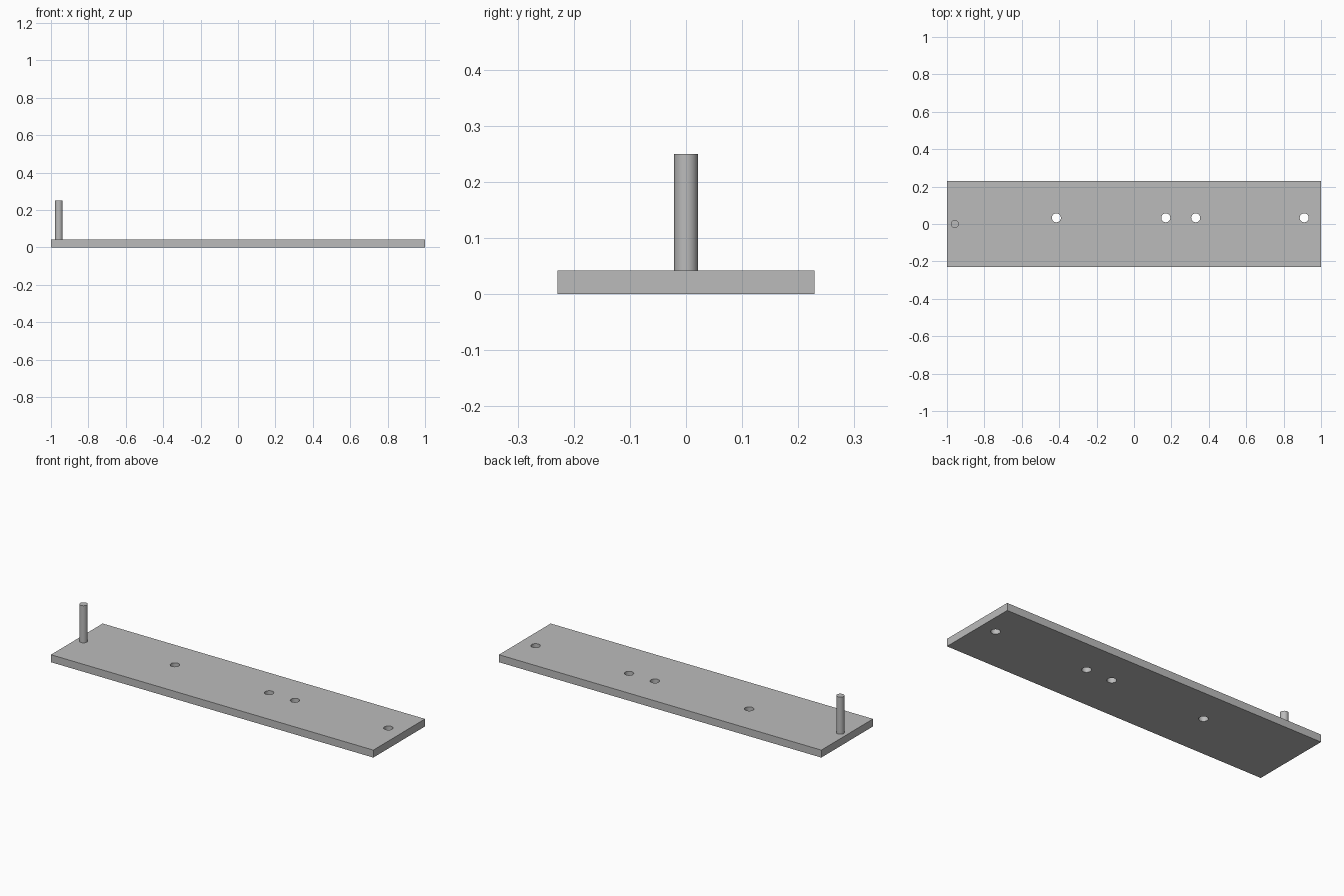
import bpy
import math

cube = bpy.data.objects.get("Cube")
if cube:
    bpy.data.objects.remove(cube, do_unlink=True)

THICK = 0.042
HOLE_XS = (-0.415, 0.17, 0.33, 0.91)

grey = bpy.data.materials.new("plain grey")
grey.use_nodes = True
colour = (0.5, 0.5, 0.5, 1)
grey.diffuse_color = colour
grey.node_tree.nodes["Principled BSDF"].inputs["Base Color"].default_value = colour


def cylinder(name, x, y, z0, z1, radius):
    bpy.ops.mesh.primitive_cylinder_add(
        vertices=48, radius=radius, depth=z1 - z0, location=(x, y, (z0 + z1) / 2))
    obj = bpy.context.object
    obj.name = name
    obj.data.materials.append(grey)
    return obj


# Flat base plate
bpy.ops.mesh.primitive_cube_add(size=1, location=(0, 0, THICK / 2))
plate = bpy.context.object
plate.name = "base_plate"
plate.scale = (2, 0.458, THICK)
bpy.ops.object.transform_apply(location=False, rotation=False, scale=True)
plate.data.materials.append(grey)

# Row of drilled through holes
for i, x in enumerate(HOLE_XS):
    cutter = cylinder(f"hole_cutter_{i + 1}", x, 0.033, -0.05, 0.1, 0.024)
    cutter.hide_render = True
    cut = plate.modifiers.new(f"hole_{i + 1}", "BOOLEAN")
    cut.operation = "DIFFERENCE"
    cut.solver = "EXACT"
    cut.object = cutter
    bpy.context.view_layer.objects.active = plate
    bpy.ops.object.modifier_apply(modifier=cut.name)
    bpy.data.objects.remove(cutter, do_unlink=True)

# Upright peg at the end of the plate
peg = cylinder("upright_peg", -0.958, 0, THICK - 0.005, 0.25, 0.021)

# Smooth round walls, sharp rims
for obj in (plate, peg):
    bpy.ops.object.select_all(action="DESELECT")
    obj.select_set(True)
    bpy.context.view_layer.objects.active = obj
    bpy.ops.object.shade_smooth_by_angle(angle=math.radians(30))
